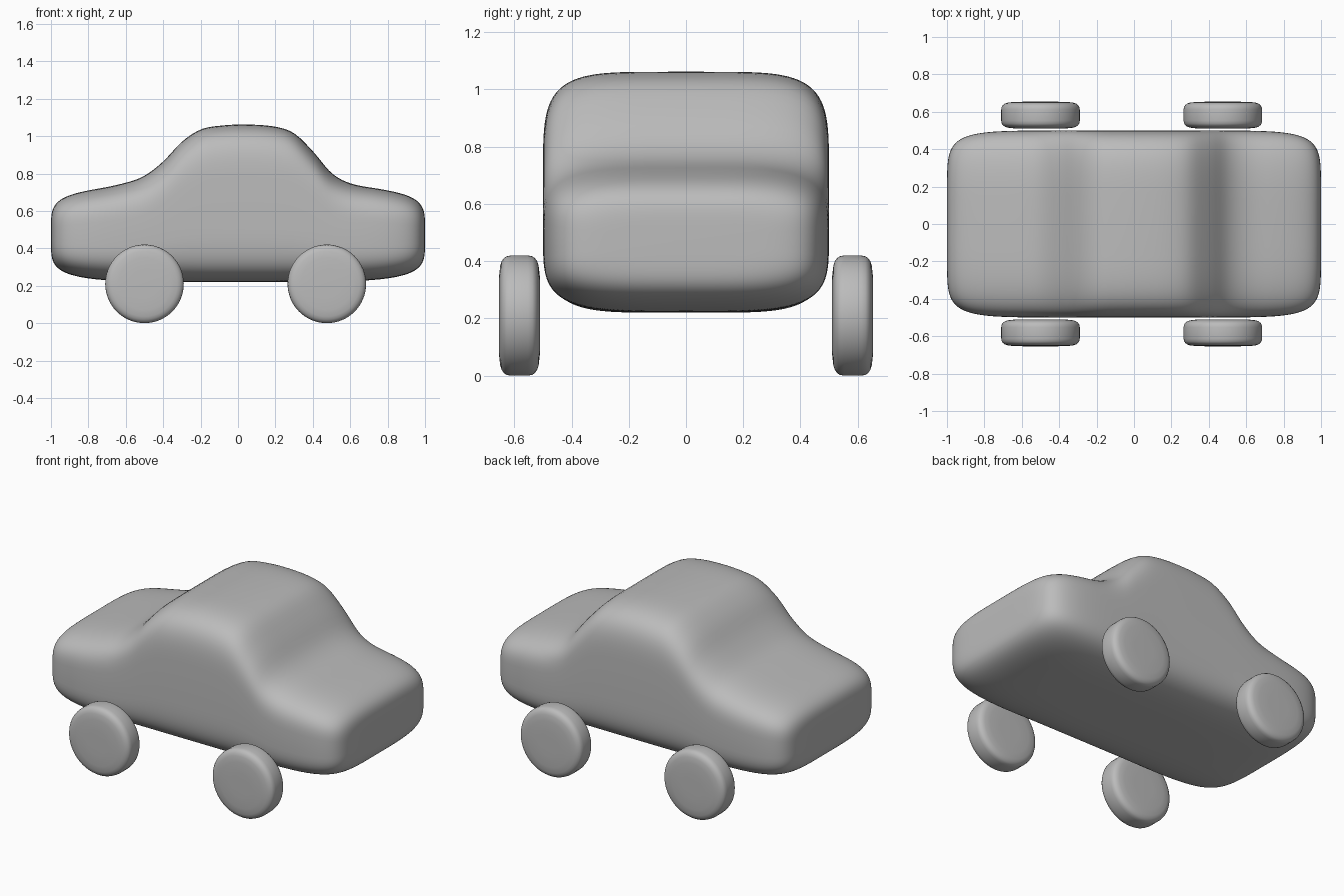
import bpy
import bmesh
from math import sin, cos, pi, copysign

cube = bpy.data.objects.get("Cube")
if cube:
    bpy.data.objects.remove(cube, do_unlink=True)

grey = bpy.data.materials.new("plain_grey")
grey.use_nodes = True
GREY = (0.5, 0.5, 0.5, 1.0)
grey.diffuse_color = GREY
grey.node_tree.nodes["Principled BSDF"].inputs["Base Color"].default_value = GREY


def oval(half_a, half_b, power, count):
    """Points of a squared-off ellipse; power 2 gives a true ellipse."""
    points = []
    for i in range(count):
        t = 2 * pi * i / count
        c, s = cos(t), sin(t)
        points.append((half_a * copysign(abs(c) ** (2 / power), c),
                       half_b * copysign(abs(s) ** (2 / power), s)))
    return points


def loft(name, rings):
    """Smooth closed mesh through rings that shrink to a point at both ends."""
    bm = bmesh.new()
    rows = [[bm.verts.new(p) for p in ring] for ring in rings]
    for a, b in zip(rows, rows[1:]):
        for i in range(len(a)):
            j = (i + 1) % len(a)
            bm.faces.new((a[i], a[j], b[j], b[i]))
    bmesh.ops.remove_doubles(bm, verts=bm.verts, dist=0.00001)
    bmesh.ops.recalc_face_normals(bm, faces=bm.faces)
    for face in bm.faces:
        face.smooth = True
    mesh = bpy.data.meshes.new(name)
    bm.to_mesh(mesh)
    bm.free()
    mesh.materials.append(grey)
    return mesh


def place(name, mesh, location=(0, 0, 0)):
    obj = bpy.data.objects.new(name, mesh)
    obj.location = location
    bpy.context.collection.objects.link(obj)


def smooth_height(points, x):
    """Smooth curve through uneven (x, z) points."""
    def slope(k):
        return (points[k + 1][1] - points[k - 1][1]) / (points[k + 1][0] - points[k - 1][0])
    k = 1
    while k < len(points) - 3 and x > points[k + 1][0]:
        k += 1
    (x0, z0), (x1, z1) = points[k], points[k + 1]
    d = x1 - x0
    t = (x - x0) / d
    return ((2 * t**3 - 3 * t**2 + 1) * z0 + (t**3 - 2 * t**2 + t) * d * slope(k)
            + (3 * t**2 - 2 * t**3) * z1 + (t**3 - t**2) * d * slope(k + 1))


# Body: rounded sections swept along the length under the roof line
ROOF_LINE = [(-1.3, .71), (-1.05, .72), (-.75, .732), (-.6, .755), (-.5, .79),
             (-.4, .865), (-.3, .97), (-.2, 1.035), (-.1, 1.055), (.04, 1.062),
             (.2, 1.05), (.3, 1.015), (.4, .92), (.5, .805), (.6, .752),
             (.75, .732), (1.05, .72), (1.3, .71)]
FLOOR = 0.22
STEPS = 60

body_rings = []
for i in range(-STEPS, STEPS + 1):
    u = i / STEPS
    x = copysign(1 - (1 - abs(u)) ** 2, u)
    top = smooth_height(ROOF_LINE, x)
    half_width = 0.5 * (1 - abs(x) ** 8) ** (1 / 8)
    half_height = (top - FLOOR) / 2 * (1 - abs(x) ** 5) ** (1 / 5)
    power = 4 + max(0, min(1, (top - 0.73) / 0.33))
    middle = (top + FLOOR) / 2
    body_rings.append([(x, y, middle + z)
                       for y, z in oval(half_width, half_height, power, 96)])
place("car_body", loft("car_body", body_rings))

# Wheels: one turned disc with soft rims, used four times
RIM = [(0, .072), (.07, .072), (.14, .071), (.175, .067), (.19, .062),
       (.201, .054), (.207, .045), (.21, .03)]
profile = RIM + [(r, -y) for r, y in reversed(RIM)]
wheel = loft("wheel", [[(x, y, z) for x, z in oval(r, r, 2, 64)] for r, y in profile])
for end, x in (("rear", -0.5), ("front", 0.475)):
    for side, y in (("near", -0.582), ("far", 0.582)):
        place(f"{end}_{side}_wheel", wheel, (x, y, 0.21))
